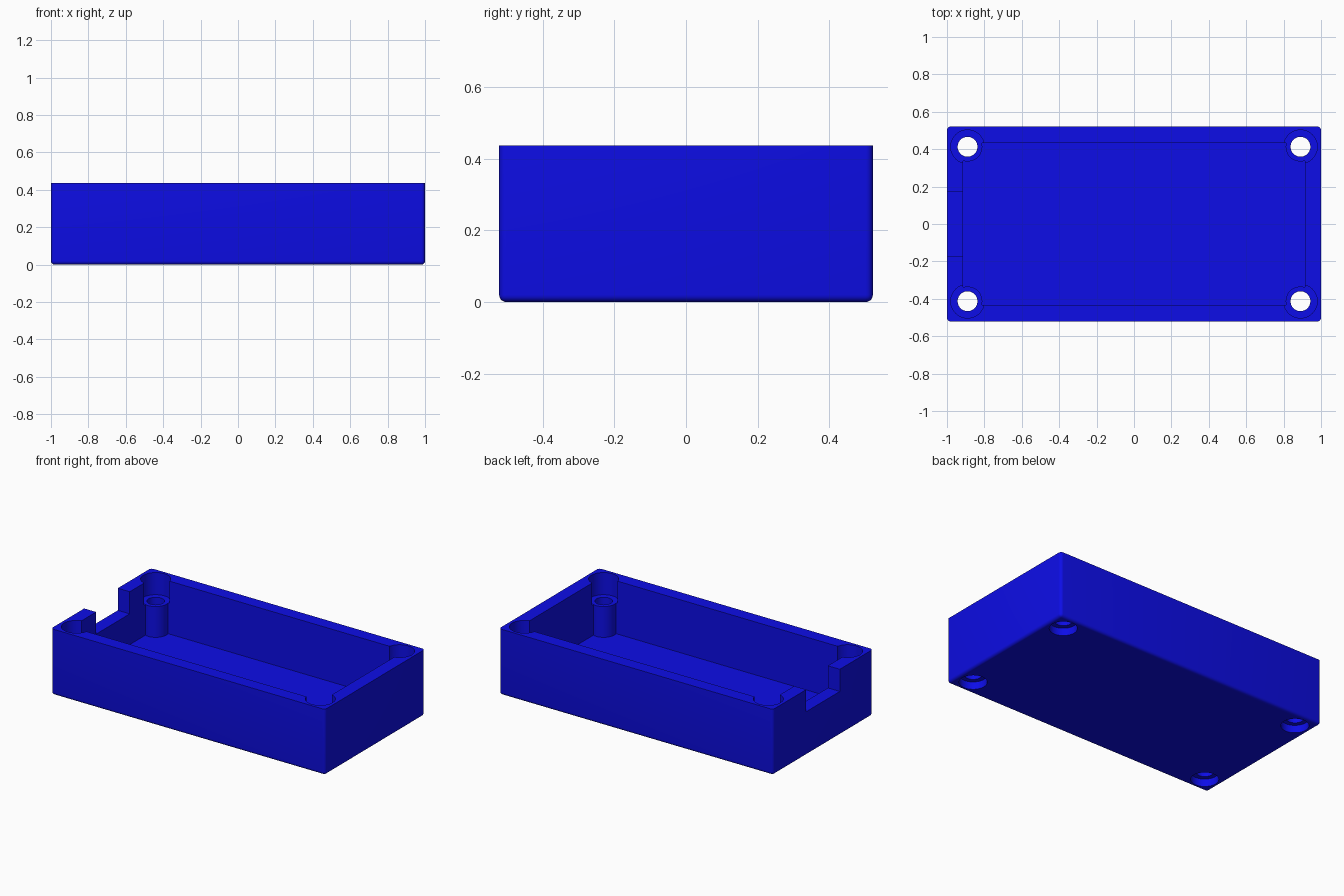
import bpy, bmesh
from mathutils import Matrix, Vector

if "Cube" in bpy.data.objects:
    bpy.data.objects.remove(bpy.data.objects["Cube"])

HX, HY, H = 1.0, 0.521, 0.436      # outer half sizes and height
WALL, FLOOR, SEAT = 0.087, 0.087, 0.29
CORNERS = [(sx * 0.89, sy * 0.413) for sx in (-1, 1) for sy in (-1, 1)]


def make_object(name, bm):
    mesh = bpy.data.meshes.new(name)
    bm.to_mesh(mesh)
    bm.free()
    obj = bpy.data.objects.new(name, mesh)
    bpy.context.collection.objects.link(obj)
    return obj


def box(name, lo, hi, fillet=0):
    bm = bmesh.new()
    lo, hi = Vector(lo), Vector(hi)
    bmesh.ops.create_cube(bm, size=1, matrix=Matrix.Translation((lo + hi) / 2)
                          @ Matrix.Diagonal((*(hi - lo), 1)))
    if fillet:
        # round every edge except the open rim
        edges = [e for e in bm.edges if min(v.co.z for v in e.verts) < hi.z - 1e-4]
        bmesh.ops.bevel(bm, geom=edges, offset=fillet, offset_type='OFFSET',
                        segments=5, profile=0.5, affect='EDGES')
    return make_object(name, bm)


def corner_cylinders(name, radius, z0, z1):
    bm = bmesh.new()
    for x, y in CORNERS:
        bmesh.ops.create_cone(bm, cap_ends=True, segments=48, radius1=radius,
                              radius2=radius, depth=z1 - z0,
                              matrix=Matrix.Translation((x, y, (z0 + z1) / 2)))
    return make_object(name, bm)


def combine(target, tool, operation):
    mod = target.modifiers.new(tool.name, 'BOOLEAN')
    mod.operation, mod.object, mod.solver = operation, tool, 'EXACT'
    bpy.context.view_layer.objects.active = target
    bpy.ops.object.modifier_apply(modifier=mod.name)
    bpy.data.objects.remove(tool)


# Outer shell with hollow inside
case = box("enclosure_base", (-HX, -HY, 0), (HX, HY, H), 0.02)
combine(case, box("cavity", (-HX + WALL, -HY + WALL, FLOOR),
                  (HX - WALL, HY - WALL, 1)), 'DIFFERENCE')

# Corner screw posts, lid pockets above them, screw holes and head recesses
combine(case, corner_cylinders("posts", 0.079, FLOOR - 0.02, SEAT + 0.05), 'UNION')
combine(case, corner_cylinders("pockets", 0.09, SEAT, 1), 'DIFFERENCE')
combine(case, corner_cylinders("screw_holes", 0.053, -0.1, 1), 'DIFFERENCE')
combine(case, corner_cylinders("head_recesses", 0.083, -0.1, 0.05), 'DIFFERENCE')

# Cable notch in the left wall
combine(case, box("notch", (-1.2, -0.175, SEAT), (-0.85, 0.175, 1)), 'DIFFERENCE')

# Blue finish and smooth rounded surfaces
mat = bpy.data.materials.new("blue_plastic")
mat.diffuse_color = (0.004, 0.004, 0.8, 1)
mat.use_nodes = True
mat.node_tree.nodes["Principled BSDF"].inputs["Base Color"].default_value = mat.diffuse_color
case.data.materials.clear()
case.data.materials.append(mat)
bpy.ops.object.select_all(action='DESELECT')
case.select_set(True)
bpy.context.view_layer.objects.active = case
bpy.ops.object.shade_smooth_by_angle(angle=0.52)
